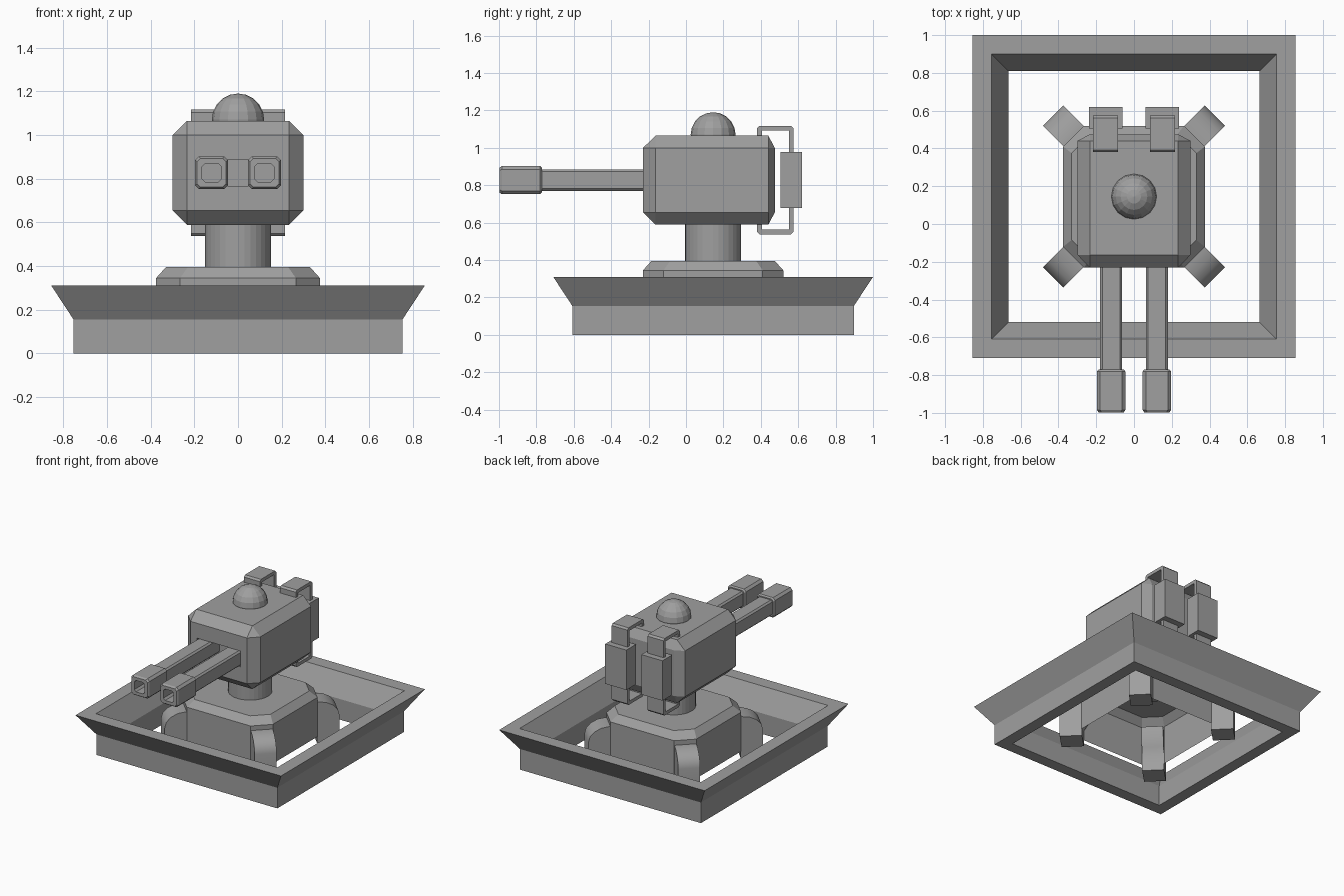
import bpy, bmesh, math
from mathutils import Matrix, Vector

if "Cube" in bpy.data.objects:
    bpy.data.objects.remove(bpy.data.objects["Cube"])

CY = 0.145      # y of the vertical turret axis
GUN_Z = 0.827   # height of the barrel axis

metal = bpy.data.materials.new("grey_metal")
metal.use_nodes = True
metal.diffuse_color = (0.35, 0.35, 0.35, 1)
metal.node_tree.nodes["Principled BSDF"].inputs["Base Color"].default_value = (0.35, 0.35, 0.35, 1)


def finish(name, bm, matrix=Matrix(), smooth=False):
    bmesh.ops.recalc_face_normals(bm, faces=bm.faces[:])
    bm.transform(matrix)
    mesh = bpy.data.meshes.new(name)
    bm.to_mesh(mesh)
    bm.free()
    mesh.materials.append(metal)
    obj = bpy.data.objects.new(name, mesh)
    bpy.context.collection.objects.link(obj)
    if smooth:
        bpy.ops.object.select_all(action='DESELECT')
        obj.select_set(True)
        bpy.context.view_layer.objects.active = obj
        bpy.ops.object.shade_smooth_by_angle(angle=math.radians(40))
    return obj


def section(half, cut):
    """Square outline, with cut corners when cut is above zero."""
    quarter = [(half, half - cut), (half - cut, half)] if cut else [(half, half)]
    points = []
    for i in range(4):
        turn = Matrix.Rotation(i * math.pi / 2, 2)
        points += [turn @ Vector(p) for p in quarter]
    return points


def loft(name, rings, matrix, caps=(), closed=False):
    """Skin of square sections given as (height, half width, corner cut)."""
    bm = bmesh.new()
    loops = [[bm.verts.new((p.x, p.y, h)) for p in section(half, cut)]
             for h, half, cut in rings]
    pairs = list(zip(loops, loops[1:]))
    if closed:
        pairs.append((loops[-1], loops[0]))
    for a, b in pairs:
        n = len(a)
        for i in range(n):
            j = (i + 1) % n
            bm.faces.new((a[i], a[j], b[j], b[i]))
    for c in caps:
        bm.faces.new(loops[c])
    return finish(name, bm, matrix)


def extrude_profile(name, points, width, matrix, smooth=False):
    """Outline in the local xz plane, given width along local y."""
    bm = bmesh.new()
    face = bm.faces.new([bm.verts.new((x, -width / 2, z)) for x, z in points])
    new = bmesh.ops.extrude_face_region(bm, geom=[face])["geom"]
    bmesh.ops.translate(bm, vec=(0, width, 0),
                        verts=[g for g in new if isinstance(g, bmesh.types.BMVert)])
    return finish(name, bm, matrix, smooth)


axis = Matrix.Translation((0, CY, 0))

# Flared square frame, open in the middle
loft("outer_frame", [(0, 0.753, 0), (0.155, 0.753, 0), (0.31, 0.855, 0),
                     (0.31, 0.755, 0), (0.155, 0.665, 0), (0, 0.665, 0)],
     axis, closed=True)

# Hollow pedestal with cut corners
loft("pedestal", [(0.05, 0.375, 0.11), (0.345, 0.375, 0.11), (0.395, 0.33, 0.1)],
     axis, caps=[-1])

# Four arched feet on the pedestal corners
outer = [(0.455 + 0.15 * math.cos(a), 0.2 + 0.11 * math.sin(a))
         for a in (i * math.pi / 8 for i in range(5))]
inner = [(0.38, 0.31), (0.39, 0.24), (0.42, 0.17), (0.45, 0.12), (0.45, 0)]
for side, sx in (("left", 1), ("right", -1)):
    for end, sy in (("front", -1), ("back", 1)):
        turn = Matrix.Rotation(math.atan2(sy, sx), 4, 'Z')
        extrude_profile(f"{end}_{side}_foot", [(0.605, 0)] + outer + inner,
                        0.152, axis @ turn, smooth=True)

# Neck
bm = bmesh.new()
bmesh.ops.create_cone(bm, cap_ends=True, segments=32, radius1=0.15, radius2=0.15, depth=0.24)
finish("neck", bm, Matrix.Translation((0, CY, 0.49)))

# Head: chamfered block, shallower chamfer at the back
bm = bmesh.new()
hx, hz, c = 0.30, 0.238, 0.066
front, back = (-0.23, -0.163), (0.475, 0.44)
for x, z, end in ((hx - c, hz - c, 0), (hx, hz - c, 1), (hx - c, hz, 1)):
    for sx in (-1, 1):
        for sz in (-1, 1):
            for y in (front[end], back[end]):
                bm.verts.new((sx * x, y, sz * z))
bmesh.ops.convex_hull(bm, input=bm.verts[:])
bmesh.ops.dissolve_limit(bm, angle_limit=0.02, verts=bm.verts[:], edges=bm.edges[:])
bm.normal_update()
# Slot in the head front for the barrels
face = min(bm.faces, key=lambda f: f.calc_center_median().y)
bmesh.ops.inset_individual(bm, faces=[face], thickness=0.03)
for v in face.verts:
    v.co.x = math.copysign(0.182, v.co.x)
    v.co.z = math.copysign(0.06, v.co.z)
slot = bmesh.ops.extrude_discrete_faces(bm, faces=[face])["faces"][0]
bmesh.ops.translate(bm, vec=(0, 0.1, 0), verts=slot.verts[:])
finish("head", bm, Matrix.Translation((0, 0, GUN_Z)))

# Dome on the head
bm = bmesh.new()
bmesh.ops.create_uvsphere(bm, u_segments=16, v_segments=10, radius=0.12)
finish("dome", bm, Matrix.Translation((0, CY, 1.07)))

# Twin barrels and rear packs
to_front = Matrix.Rotation(math.pi / 2, 4, 'X')   # local z points to -y
strap = [(0.38, 0.2), (0.38, 0.277), (0.393, 0.29), (0.562, 0.29), (0.575, 0.277),
         (0.575, 0), (0.55, 0), (0.55, 0.265), (0.405, 0.265), (0.405, 0.2)]
for side, s in (("left", 1), ("right", -1)):
    gun = Matrix.Translation((s * 0.121, 0, GUN_Z)) @ to_front
    loft(f"{side}_barrel", [(0.1, 0.058, 0.012), (0.8, 0.058, 0.012)], gun, caps=[0, -1])
    loft(f"{side}_muzzle", [(0.77, 0.066, 0.015), (0.78, 0.075, 0.017), (0.985, 0.075, 0.017),
                            (0.998, 0.066, 0.015), (0.998, 0.043, 0.014), (0.88, 0.043, 0.014)],
         gun, caps=[0, -1])

    pack = Matrix.Translation((s * 0.15, 0, GUN_Z)) @ Matrix.Rotation(math.pi / 2, 4, 'Z')
    extrude_profile(f"{side}_pack", [(0.505, -0.15), (0.62, -0.15), (0.62, 0.15), (0.505, 0.15)],
                    0.176, pack)
    for end, sz in (("upper", 1), ("lower", -1)):
        extrude_profile(f"{side}_{end}_strap", [(y, sz * z) for y, z in strap], 0.132, pack)
